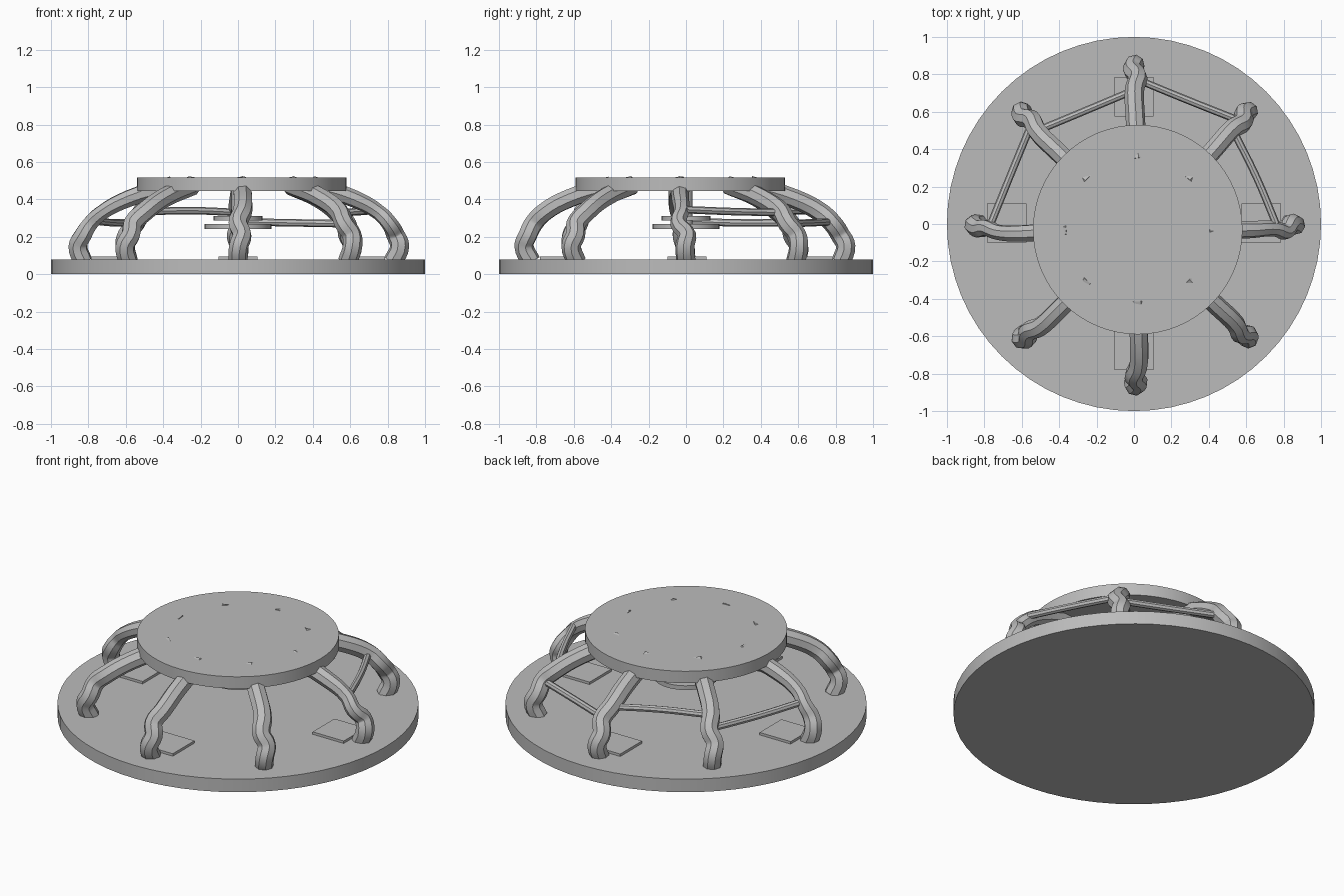
import bpy
from math import cos, sin, pi
from mathutils import Vector

cube = bpy.data.objects.get("Cube")
if cube:
    bpy.data.objects.remove(cube)

grey = bpy.data.materials.new("plain grey")
grey.use_nodes = True
grey.diffuse_color = (0.5, 0.5, 0.5, 1)
grey.node_tree.nodes["Principled BSDF"].inputs["Base Color"].default_value = (0.5, 0.5, 0.5, 1)


def finish(name, smooth=True):
    ob = bpy.context.object
    ob.name = name
    ob.data.materials.clear()
    ob.data.materials.append(grey)
    if smooth:
        bpy.ops.object.shade_smooth_by_angle(angle=0.7)
    return ob


def disc(name, x, y, radius, low, high, sides=64):
    bpy.ops.mesh.primitive_cylinder_add(vertices=sides, radius=radius, depth=high - low,
                                        location=(x, y, (low + high) / 2))
    finish(name)


def tube(name, points, radius, pinch=None):
    """Capped round tube swept along a smooth path, with optional thinning."""
    curve = bpy.data.curves.new(name, "CURVE")
    curve.dimensions = "3D"
    curve.bevel_depth = radius
    curve.bevel_resolution = 2
    curve.resolution_u = 4
    curve.use_fill_caps = True
    spline = curve.splines.new("BEZIER")
    spline.bezier_points.add(len(points) - 1)
    for i, (bp, co) in enumerate(zip(spline.bezier_points, points)):
        bp.co = co
        bp.handle_left_type = bp.handle_right_type = "AUTO"
        bp.radius = pinch[i] if pinch else 1
    ob = bpy.data.objects.new(name, curve)
    bpy.context.collection.objects.link(ob)
    bpy.ops.object.select_all(action="DESELECT")
    ob.select_set(True)
    bpy.context.view_layer.objects.active = ob
    bpy.ops.object.convert(target="MESH")
    finish(name)


# Base plate, slightly offset upper plate and the small hub under it
disc("base_plate", 0, 0, 1.0, 0, 0.08)
disc("upper_plate", 0.02, -0.03, 0.56, 0.445, 0.517)
disc("hub_lower_disc", 0, 0, 0.18, 0.242, 0.268, 32)
disc("hub_upper_disc", 0, 0, 0.13, 0.287, 0.311, 32)
disc("hub_column", 0, 0, 0.035, 0.25, 0.46, 16)

# Eight bent legs: distance outward, height, sideways wobble
profile = [(0.83, 0.07, 0), (0.86, 0.15, 0), (0.835, 0.21, 0.015), (0.80, 0.27, -0.01),
           (0.74, 0.33, 0.01), (0.60, 0.405, 0.01), (0.37, 0.475, 0)]
names = ["left", "back_left", "back", "back_right", "right", "front_right", "front", "front_left"]
shift = Vector((0.02, -0.03, 0))
for i, name in enumerate(names):
    a = i * pi / 4
    outward, sideways = Vector((cos(a), sin(a), 0)), Vector((-sin(a), cos(a), 0))
    on_side = name in ("left", "right")
    path = []
    for r, z, w in profile:
        p = outward * r + sideways * w + shift * ((z - 0.07) / 0.4)
        if on_side and 0.25 < z < 0.42:
            p.y -= 0.015
        path.append((p.x, p.y, z))
    pinch = [1, 1, 0.95, 0.85, 0.8, 0.9, 1] if on_side else None
    tube(name + "_leg", path, 0.052, pinch)

# Thin braces between the legs of the back half
tube("left_brace", [(0.76, 0.0, 0.345), (0.655, 0.25, 0.335), (0.53, 0.50, 0.33)], 0.02)
tube("back_left_brace", [(0.57, 0.55, 0.27), (0.28, 0.665, 0.275), (0.0, 0.78, 0.28)], 0.02)
tube("back_right_brace", [(0.0, 0.715, 0.33), (-0.25, 0.61, 0.34), (-0.49, 0.51, 0.335)], 0.02)
tube("right_brace", [(-0.77, -0.01, 0.285), (-0.665, 0.25, 0.275), (-0.55, 0.53, 0.275)], 0.02)

# Square pads lying on the base at the four sides
for name, x, y in (("left", 0.68, 0.005), ("right", -0.68, 0.005),
                   ("back", 0, 0.68), ("front", 0, -0.675)):
    bpy.ops.mesh.primitive_cube_add(size=1, location=(x, y, 0.086))
    bpy.context.object.scale = (0.21, 0.21, 0.018)
    finish(name + "_pad", smooth=False)
